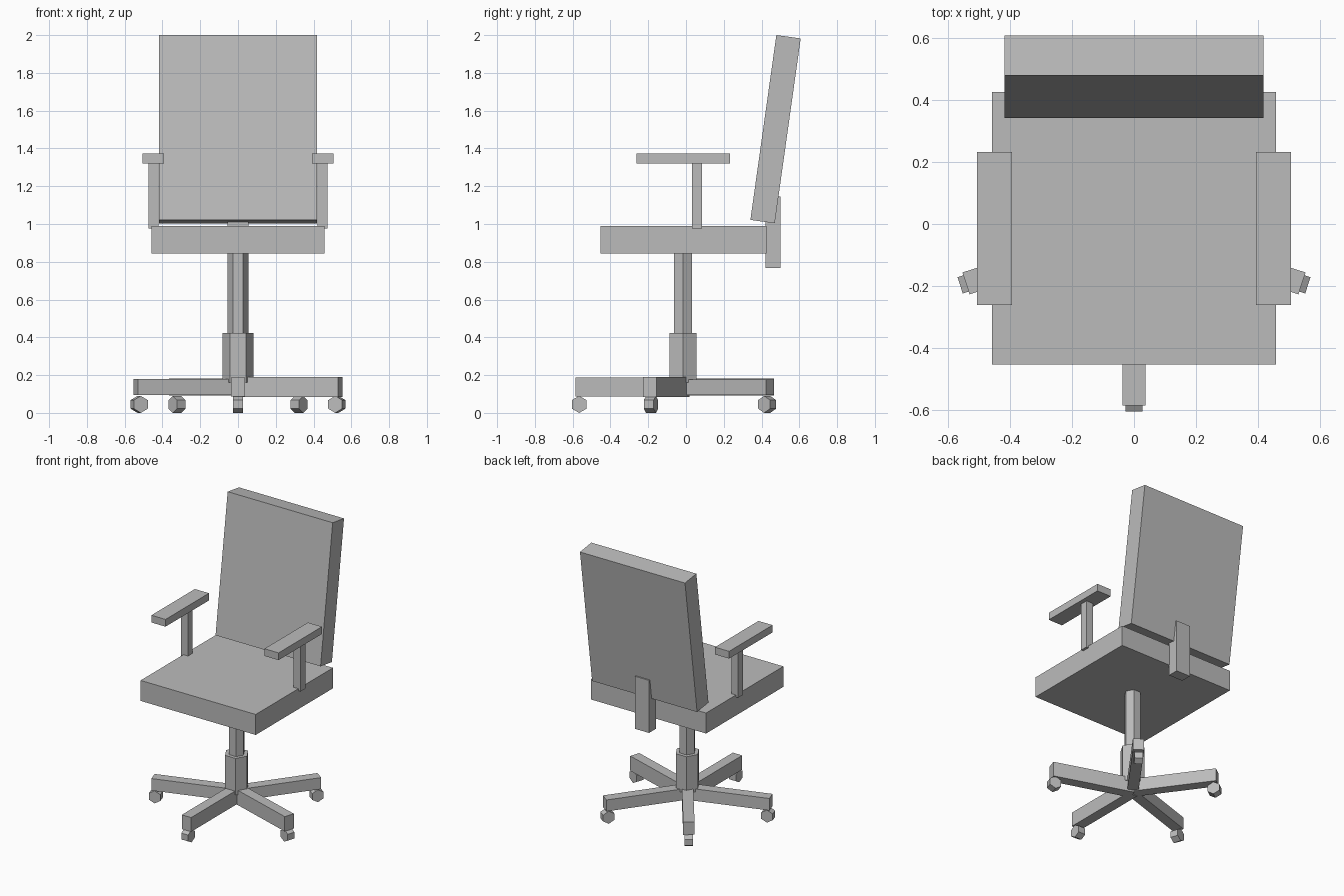
import bpy, bmesh, math
from mathutils import Matrix, Vector

if "Cube" in bpy.data.objects:
    bpy.data.objects.remove(bpy.data.objects["Cube"])

grey = bpy.data.materials.new("grey")
grey.diffuse_color = (0.5, 0.5, 0.5, 1)
grey.use_nodes = True
grey.node_tree.nodes["Principled BSDF"].inputs["Base Color"].default_value = grey.diffuse_color
AXIS_Y = -0.0155  # the column sits slightly forward of centre


def finish(name, bm, matrix):
    bm.transform(matrix)
    mesh = bpy.data.meshes.new(name)
    bm.to_mesh(mesh)
    bm.free()
    mesh.materials.append(grey)
    obj = bpy.data.objects.new(name, mesh)
    bpy.context.collection.objects.link(obj)
    return obj


def box(name, lo, hi, matrix=Matrix()):
    bm = bmesh.new()
    bmesh.ops.create_cube(bm, size=1)
    lo, hi = Vector(lo), Vector(hi)
    place = Matrix.Translation((lo + hi) / 2) @ Matrix.Diagonal((*(hi - lo), 1))
    return finish(name, bm, matrix @ place)


def hexagon(name, radius, depth, matrix):
    # six-sided prism along local z, with corners on local +-x
    bm = bmesh.new()
    bmesh.ops.create_circle(bm, cap_ends=True, segments=6, radius=radius,
                            matrix=Matrix.Rotation(math.radians(30), 4, 'Z'))
    # orient so that a corner lies exactly on +x
    first = next(iter(bm.verts)).co
    bm.transform(Matrix.Rotation(-math.atan2(first.y, first.x), 4, 'Z'))
    bm.transform(Matrix.Translation((0, 0, -depth / 2)))
    res = bmesh.ops.extrude_face_region(bm, geom=bm.faces[:])
    verts = [g for g in res["geom"] if isinstance(g, bmesh.types.BMVert)]
    bmesh.ops.translate(bm, verts=verts, vec=(0, 0, depth))
    bmesh.ops.recalc_face_normals(bm, faces=bm.faces[:])
    return finish(name, bm, matrix)


# seat, leaning backrest and its bracket
box("seat", (-0.457, -0.452, 0.843), (0.457, 0.425, 0.99))
lean = Matrix.Translation((0, 0.474, 1.502)) @ Matrix.Rotation(math.radians(-8), 4, 'X')
box("backrest", (-0.417, -0.065, -0.494), (0.417, 0.065, 0.494), lean)
box("back_bracket", (-0.056, 0.422, 0.768), (0.056, 0.499, 1.145))

# armrests, left and right
for side, s in (("left", -1), ("right", 1)):
    for part, x0, x1, y0, y1, z0, z1 in (
            ("armrest_pad", 0.393, 0.505, -0.261, 0.232, 1.32, 1.372),
            ("armrest_post", 0.42, 0.475, 0.032, 0.086, 0.975, 1.325)):
        xs = sorted((s * x0, s * x1))
        box(f"{side}_{part}", (xs[0], y0, z0), (xs[1], y1, z1))

# hexagonal gas column
for name, r, z0, z1 in (("column_sleeve", 0.083, 0.16, 0.424),
                        ("column_rod", 0.055, 0.42, 0.845)):
    hexagon(name, r, z1 - z0, Matrix.Translation((0, AXIS_Y, (z0 + z1) / 2)))

# five-legged base, each leg slightly different in height, with a hexagonal caster
half_heights = (0.051, 0.053, 0.041, 0.046, 0.043)
for i, h in enumerate(half_heights):
    spin = (Matrix.Translation((0, AXIS_Y, 0))
            @ Matrix.Rotation(math.radians(-90 + 72 * i), 4, 'Z'))
    box(f"base_leg_{i + 1}", (0, -0.037, 0.137 - h), (0.569, 0.037, 0.137 + h), spin)
    # corner up, axle across the leg
    wheel = (spin @ Matrix.Translation((0.55, 0, 0.045))
             @ Matrix.Rotation(math.radians(90), 4, 'X')
             @ Matrix.Rotation(math.radians(90), 4, 'Z'))
    hexagon(f"caster_{i + 1}", 0.045, 0.055, wheel)
